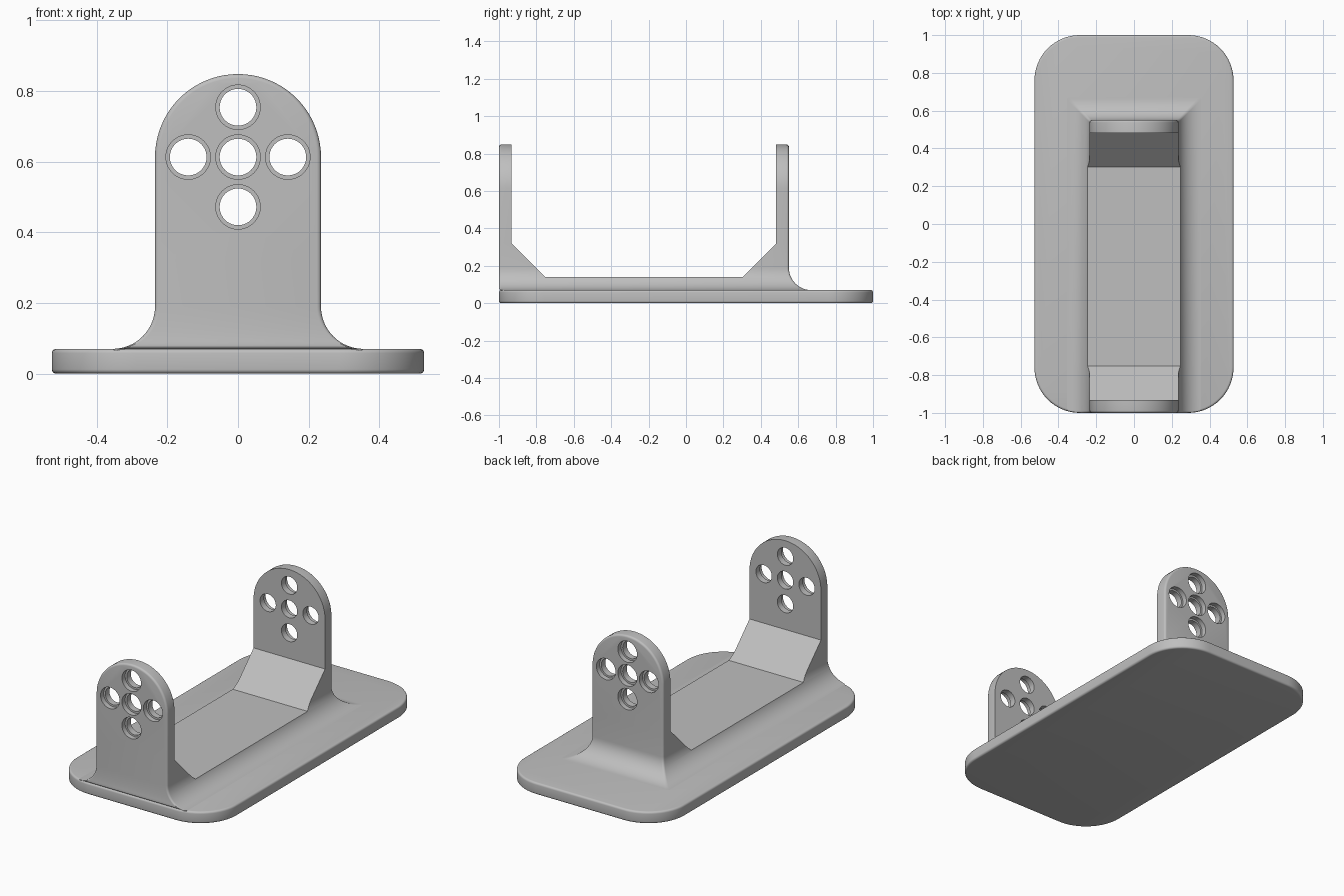
import bpy, bmesh
from math import sin, cos, pi, sqrt

if "Cube" in bpy.data.objects:
    bpy.data.objects.remove(bpy.data.objects["Cube"])

HALF_X, CORNER, PLATE_H = 0.527, 0.24, 0.07    # base plate
ARM_X, BACK, THICK = 0.235, 0.55, 0.068        # uprights
FILLET, SHOULDER, FLOOR = 0.12, 0.32, 0.14
ARCH_Z, EDGE = 0.613, 0.012
INNER = (-1 + THICK, BACK - THICK)             # inner faces of the uprights

grey = bpy.data.materials.new("mid grey")
grey.use_nodes = True
grey.diffuse_color = (0.52, 0.52, 0.52, 1)
grey.node_tree.nodes["Principled BSDF"].inputs["Base Color"].default_value = grey.diffuse_color


def loft(name, rings):
    """Closed solid through rings that have equal point counts."""
    bm = bmesh.new()
    loops = [[bm.verts.new(p) for p in ring] for ring in rings]
    for a, b in zip(loops, loops[1:]):
        for i in range(len(a)):
            j = (i + 1) % len(a)
            bm.faces.new((a[i], a[j], b[j], b[i]))
    bm.faces.new(loops[0])
    bm.faces.new(loops[-1])
    bmesh.ops.recalc_face_normals(bm, faces=bm.faces)
    mesh = bpy.data.meshes.new(name)
    bm.to_mesh(mesh)
    bm.free()
    obj = bpy.data.objects.new(name, mesh)
    bpy.context.collection.objects.link(obj)
    mesh.materials.append(grey)
    return obj


def combine(obj, other, operation):
    mod = obj.modifiers.new("combine", "BOOLEAN")
    mod.operation, mod.solver, mod.object = operation, "EXACT", other
    bpy.context.view_layer.objects.active = obj
    bpy.ops.object.modifier_apply(modifier=mod.name)
    bpy.data.objects.remove(other)


def round_steps(n=4):
    """(depth, inset) pairs of a small rounded edge."""
    return [(EDGE * (1 - sin(t)), EDGE * (1 - cos(t)))
            for t in (pi / 2 * (1 - k / n) for k in range(n + 1))]


# Base plate: rounded rectangle with softened rims
def plate_ring(z, inset):
    pts = []
    for q, (sx, sy) in enumerate(((1, 1), (-1, 1), (-1, -1), (1, -1))):
        for k in range(17):
            a = (q + k / 16) * pi / 2
            r = CORNER - inset
            pts.append((sx * (HALF_X - CORNER) + r * cos(a),
                        sy * (1 - CORNER) + r * sin(a), z))
    return pts


rim = round_steps()
plate = loft("base_plate", [plate_ring(d, i) for d, i in rim] +
             [plate_ring(PLATE_H - d, i) for d, i in reversed(rim)])


# Saddle: flared block whose concave skirt meets the plate
def saddle_ring(z, flare):
    w, back = ARM_X + flare, BACK + flare
    over = max(0, w - (HALF_X - CORNER))
    front = -(1 - CORNER) - sqrt(CORNER ** 2 - over ** 2)
    half = [(w - i, front + d) for d, i in rim]
    half += [(w - i, back - d) for d, i in reversed(rim)]
    return [(x, y, z) for x, y in half] + [(-x, y, z) for x, y in reversed(half)]


rings = [saddle_ring(0.02, FILLET)]
for k in range(17):
    a = k / 16 * pi / 2
    rings.append(saddle_ring(PLATE_H + FILLET * (1 - cos(a)), FILLET * (1 - sin(a))))
rings.append(saddle_ring(SHOULDER, 0))
saddle = loft("saddle", rings)

# Channel with sloped ends between the uprights
slope = SHOULDER - FLOOR
channel = [(INNER[0], 1), (INNER[0], SHOULDER), (INNER[0] + slope, FLOOR),
           (INNER[1] - slope, FLOOR), (INNER[1], SHOULDER), (INNER[1], 1)]
combine(saddle, loft("channel_cutter", [[(x, y, z) for y, z in channel] for x in (-1, 1)]),
        "DIFFERENCE")


# Uprights: arched slabs, rounded on the outer face, with stepped holes
def arch_ring(y, inset):
    r = ARM_X - inset
    arc = [(r * cos(k * pi / 40), y, ARCH_Z + r * sin(k * pi / 40)) for k in range(41)]
    return [(r, y, SHOULDER)] + arc + [(-r, y, SHOULDER)]


def circle(x, y, z, r):
    return [(x + r * cos(k * pi / 20), y, z + r * sin(k * pi / 20)) for k in range(40)]


def upright(name, outer, inward):
    slab = loft(name, [arch_ring(outer + inward * d, i) for d, i in rim] +
                [arch_ring(outer + inward * THICK, 0)])
    step = 0.141
    for dx, dz in ((0, 0), (step, 0), (-step, 0), (0, step), (0, -step)):
        profile = ((-0.1, 0.063), (0.03, 0.063), (0.03, 0.052), (0.2, 0.052))
        combine(slab, loft("hole_cutter", [circle(dx, outer + inward * t, ARCH_Z + dz, r)
                                           for t, r in profile]), "DIFFERENCE")
    return slab


parts = [plate, saddle, upright("front_upright", -1, 1), upright("back_upright", BACK, -1)]

# Smooth curves, crisp edges
bpy.ops.object.select_all(action="DESELECT")
for obj in parts:
    obj.select_set(True)
bpy.context.view_layer.objects.active = plate
bpy.ops.object.shade_smooth_by_angle(angle=pi / 6)
